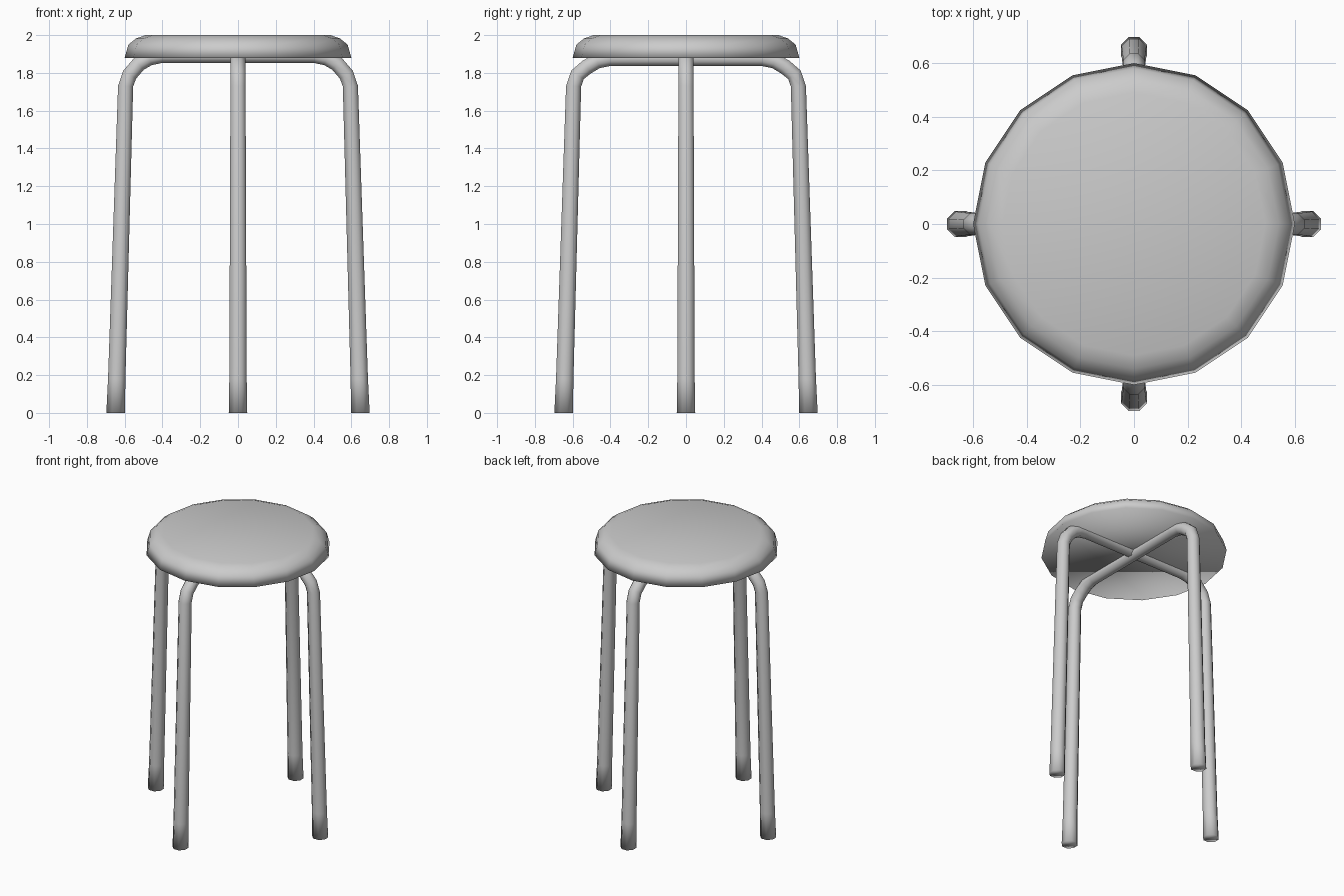
import bpy
import bmesh
import math
from mathutils import Vector

cube = bpy.data.objects.get("Cube")
if cube:
    bpy.data.objects.remove(cube, do_unlink=True)

# One pale grey finish for the whole stool
grey = bpy.data.materials.new("pale_grey")
grey.use_nodes = True
grey.diffuse_color = (0.6, 0.6, 0.6, 1)
grey.node_tree.nodes["Principled BSDF"].inputs["Base Color"].default_value = (0.6, 0.6, 0.6, 1)


def loft(name, rings):
    """Skin rings of points with quads, close both ends and shade smooth."""
    bm = bmesh.new()
    loops = [[bm.verts.new(p) for p in ring] for ring in rings]
    for low, high in zip(loops, loops[1:]):
        n = len(low)
        for i in range(n):
            j = (i + 1) % n
            bm.faces.new((low[i], low[j], high[j], high[i]))
    bm.faces.new(loops[0])
    bm.faces.new(loops[-1])
    bmesh.ops.recalc_face_normals(bm, faces=bm.faces)
    for face in bm.faces:
        face.smooth = True
    mesh = bpy.data.meshes.new(name)
    bm.to_mesh(mesh)
    bm.free()
    mesh.materials.append(grey)
    bpy.context.collection.objects.link(bpy.data.objects.new(name, mesh))


# Seat: a closed round pad with a bevelled top
def build_seat(profile, sides=16):
    angles = [math.tau * i / sides for i in range(sides)]
    loft("seat", [[Vector((r * math.cos(a), r * math.sin(a), z)) for a in angles]
                  for r, z in profile])


build_seat([(0.6, 1.88), (0.58, 1.95), (0.54, 1.982), (0.49, 2.0)])


# Leg frame: an octagonal tube bent into two splayed, slightly tapered legs
def build_frame(name, direction, bar_z, sides=8):
    half = [(0.648, 0, 0.049), (0.642, 0.18, 0.046), (0.595, 1.73, 0.04),
            (0.574, 1.79, 0.04), (0.525, bar_z - 0.046, 0.04),
            (0.47, bar_z - 0.014, 0.04), (0.4, bar_z, 0.04)]
    path = half + [(-r, z, s) for r, z, s in reversed(half)]
    points = [Vector((r, z)) for r, z, s in path]
    across = Vector((-direction.y, direction.x, 0))
    rings = []
    for k, (r, z, apothem) in enumerate(path):
        before = points[max(k - 1, 0)]
        after = points[min(k + 1, len(points) - 1)]
        tangent = (after - before).normalized()
        if z == 0:  # feet are cut level with the floor
            tangent = Vector((0, 1 if r > 0 else -1))
        normal = direction * tangent.y - Vector((0, 0, tangent.x))
        size = apothem / math.cos(math.pi / sides)
        angles = [math.tau * (i + 0.5) / sides for i in range(sides)]
        rings.append([direction * r + Vector((0, 0, z))
                      + (across * math.cos(a) + normal * math.sin(a)) * size
                      for a in angles])
    loft(name, rings)


build_frame("side_leg_frame", Vector((1, 0, 0)), 1.893)
build_frame("front_back_leg_frame", Vector((0, 1, 0)), 1.877)
